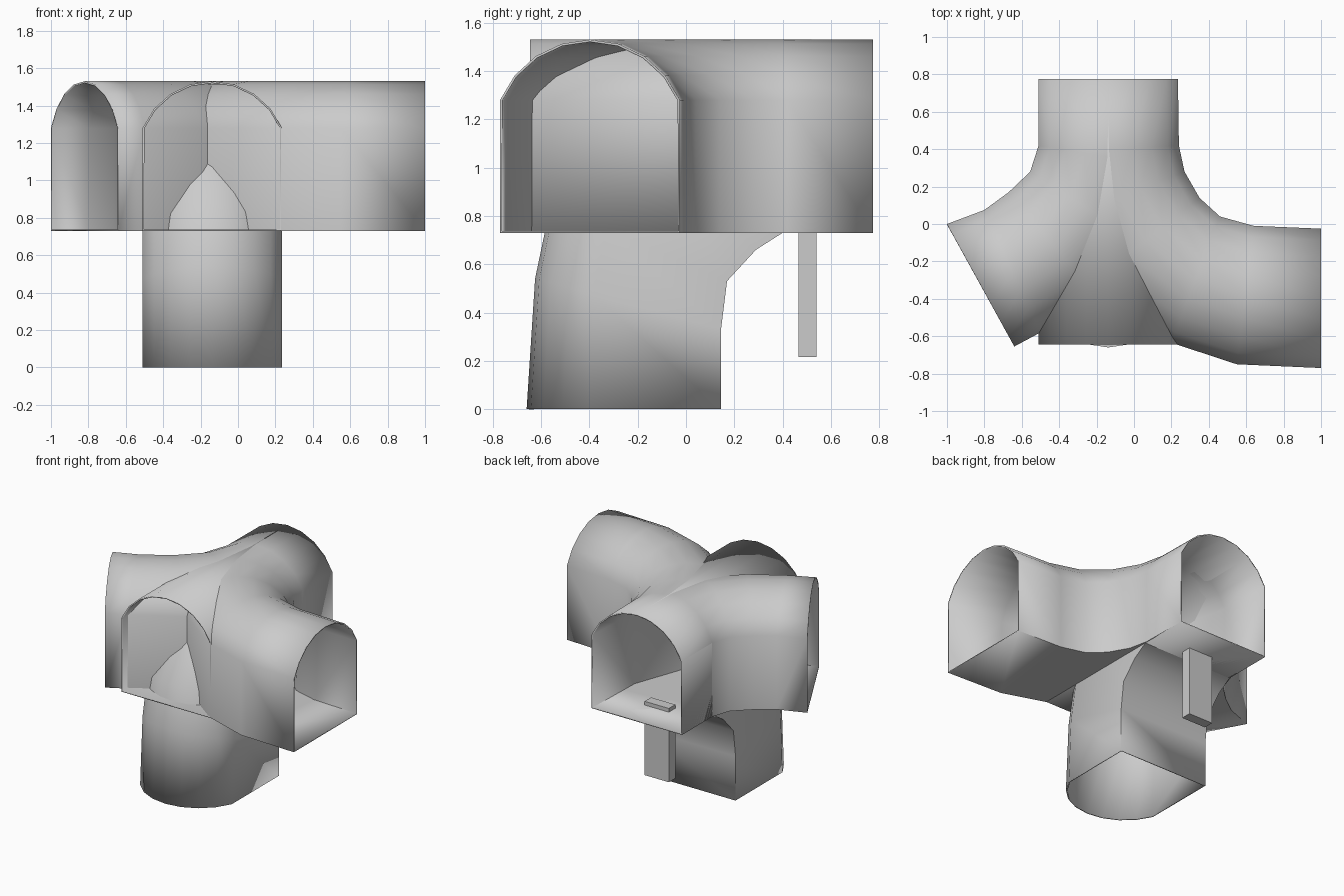
import bpy, bmesh, math
from mathutils import Vector

if "Cube" in bpy.data.objects:
    bpy.data.objects.remove(bpy.data.objects["Cube"])

FLOOR, WALL_H, TOP_H = 0.73, 0.55, 0.80
HALF, CX = 0.3725, -0.1375


def arch_profile(segs=8):
    """(across 0..1, height) outline: floor, straight walls, circular vault."""
    rise = TOP_H - WALL_H
    r = (HALF ** 2 + rise ** 2) / (2 * rise)
    a = math.asin(HALF / r)
    pts = [(0, 0)]
    for i in range(segs + 1):
        t = -a + 2 * a * i / segs
        pts.append((0.5 + r * math.sin(t) / (2 * HALF),
                    TOP_H - r + r * math.cos(t)))
    return pts + [(1, 0)]


def smooth(ob, angle):
    bpy.ops.object.select_all(action='DESELECT')
    ob.select_set(True)
    bpy.context.view_layer.objects.active = ob
    bpy.ops.object.shade_smooth_by_angle(angle=math.radians(angle))


def tube(name, rings):
    """Open thin-walled tube skinned over a list of matching rings."""
    bm = bmesh.new()
    vs = [[bm.verts.new(p) for p in ring] for ring in rings]
    n = len(rings[0])
    for r0, r1 in zip(vs, vs[1:]):
        for i in range(n):
            j = (i + 1) % n
            bm.faces.new((r0[i], r0[j], r1[j], r1[i]))
    bm.normal_update()
    bm.faces.ensure_lookup_table()
    f = bm.faces[0]
    mid = sum((Vector(p) for p in rings[0]), Vector()) / n
    if f.normal.dot(f.calc_center_median() - mid) < 0:
        bmesh.ops.reverse_faces(bm, faces=bm.faces[:])
    me = bpy.data.meshes.new(name)
    bm.to_mesh(me)
    bm.free()
    ob = bpy.data.objects.new(name, me)
    bpy.context.collection.objects.link(ob)
    smooth(ob, 40)
    mod = ob.modifiers.new("wall_thickness", 'SOLIDIFY')
    mod.thickness = 0.01
    mod.offset = -1
    return ob


PROFILE = arch_profile()


def level_tunnel(name, sections):
    """Each section: near wall x, y and far wall x, y."""
    tube(name, [[(ax + (bx - ax) * u, ay + (by - ay) * u, FLOOR + h)
                 for u, h in PROFILE] for ax, ay, bx, by in sections])


# straight passage from back to front
level_tunnel("straight_tunnel", [(-0.51, 0.775, 0.235, 0.775),
                                 (-0.51, -0.645, 0.235, -0.645)])

# branch bending to the right opening
level_tunnel("right_tunnel", [
    (0.235, 0.775, -0.51, 0.775), (0.24, 0.42, -0.50, 0.37),
    (0.27, 0.28, -0.42, 0.01), (0.35, 0.14, -0.23, -0.32),
    (0.46, 0.04, 0.20, -0.635), (0.64, -0.01, 0.55, -0.75),
    (1.0, -0.025, 1.0, -0.77)])

# branch bending to the angled left opening
level_tunnel("left_tunnel", [
    (-0.51, 0.775, 0.235, 0.775), (-0.51, 0.42, 0.22, 0.30),
    (-0.555, 0.28, 0.07, -0.12), (-0.67, 0.17, -0.19, -0.40),
    (-0.80, 0.075, -0.50, -0.58), (-1.0, 0.0, -0.64, -0.655)])

# branch bending down to the ground; sections are floor y, z and crown y, z
down = [(0.775, 0.73, 0.775, 1.53), (0.40, 0.73, 0.30, 1.52),
        (0.29, 0.66, -0.24, 1.26), (0.17, 0.53, -0.56, 0.85),
        (0.145, 0.33, -0.625, 0.54), (0.145, 0.0, -0.66, 0.0)]
tube("down_tunnel", [[(CX + (u - 0.5) * 2 * HALF,
                       fy + (cy - fy) * h / TOP_H,
                       fz + (cz - fz) * h / TOP_H)
                      for u, h in PROFILE] for fy, fz, cy, cz in down])

# post set through the floor near the back opening
bpy.ops.mesh.primitive_cube_add(size=1, location=(CX, 0.503, 0.49))
post = bpy.context.object
post.name = "floor_post"
post.scale = (0.2, 0.076, 0.55)
